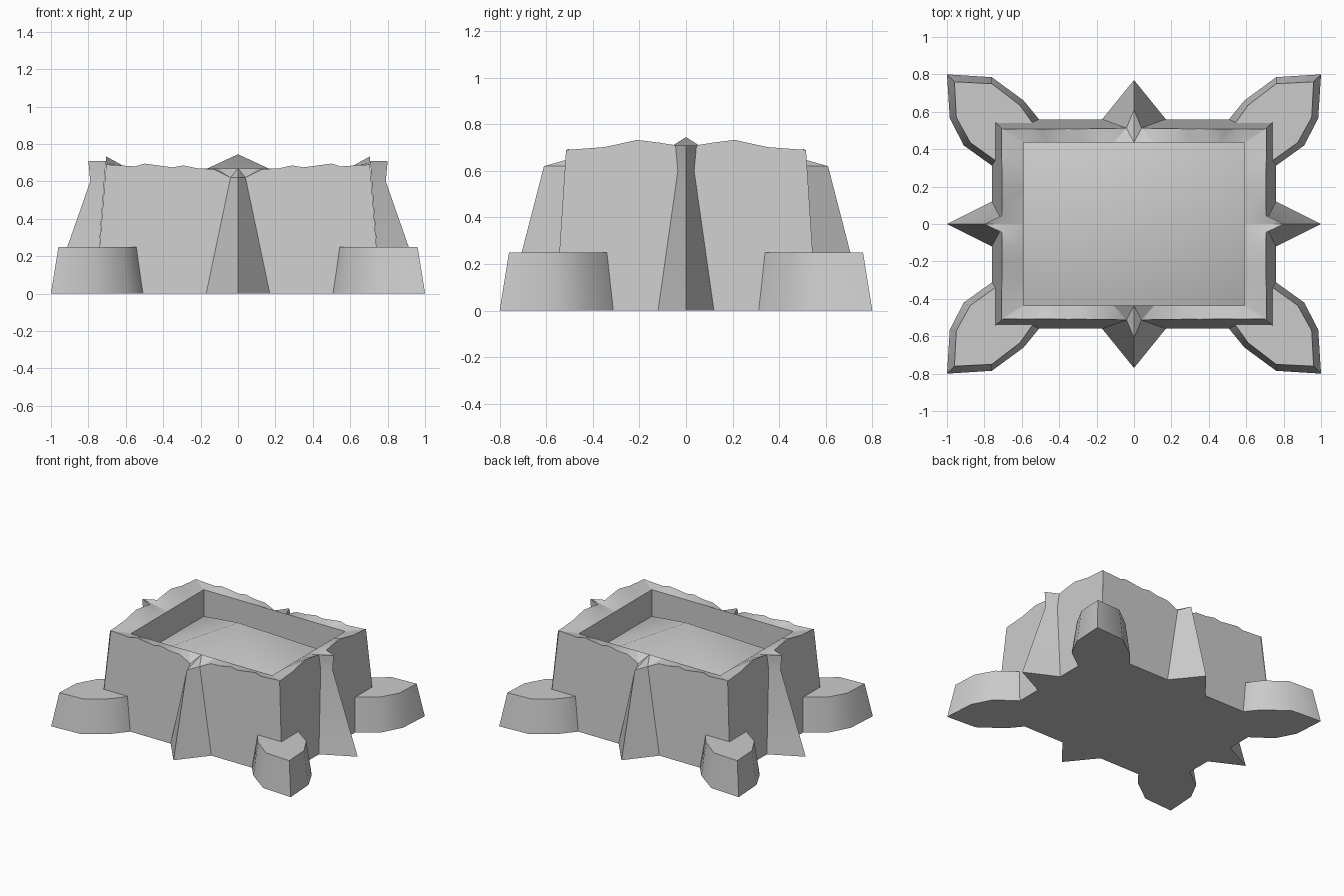
import bpy, bmesh, math

if "Cube" in bpy.data.objects:
    bpy.data.objects.remove(bpy.data.objects["Cube"])

stone = bpy.data.materials.new("grey_stone")
stone.use_nodes = True
GREY = (0.6, 0.6, 0.6, 1)
stone.diffuse_color = GREY
stone.node_tree.nodes["Principled BSDF"].inputs["Base Color"].default_value = GREY

RIM_Z, FLOOR_Z, APEX_Z = 0.67, 0.47, 0.745
INNER_X, INNER_Y = 0.59, 0.435


def finish(name, bm, angle):
    bmesh.ops.remove_doubles(bm, verts=bm.verts, dist=0.0005)
    bmesh.ops.recalc_face_normals(bm, faces=bm.faces)
    mesh = bpy.data.meshes.new(name)
    bm.to_mesh(mesh)
    bm.free()
    mesh.materials.append(stone)
    ob = bpy.data.objects.new(name, mesh)
    bpy.context.collection.objects.link(ob)
    bpy.ops.object.select_all(action="DESELECT")
    ob.select_set(True)
    bpy.context.view_layer.objects.active = ob
    bpy.ops.object.shade_smooth_by_angle(angle=math.radians(angle))
    return ob


def add_side(bm, place, base_u, base_d, inner_u, inner_d, rim, butt_u, ridge):
    """One wall with its jagged rim and pointed central buttress.
    rim: (u, z) from corner to buttress; ridge: (half width, reach, z) going up."""
    def depth(z):
        return base_d - 0.075 * z

    for s in (1, -1):
        def face(pts):
            bm.faces.new([bm.verts.new(place(s * u, d, z)) for u, d, z in pts])

        top = [(u, depth(z), z) for u, z in rim]
        neck = [(w, depth(z), z) for w, _, z in ridge]
        face([(butt_u, base_d, 0), (base_u, base_d, 0)] + top + neck[:0:-1])
        # buttress flanks
        foot = [(butt_u, base_d, 0)] + neck[1:]
        tips = [(0, d, z) for _, d, z in ridge]
        for i in range(len(ridge) - 1):
            face([foot[i], tips[i], tips[i + 1], foot[i + 1]])
        # sloping rim
        outer = top + [neck[-1]]
        inside = [(u * inner_u / rim[0][0], inner_d, RIM_Z) for u, _ in rim]
        inside.append((0, inner_d, RIM_Z))
        for i in range(len(outer) - 1):
            face([outer[i], outer[i + 1], inside[i]])
            face([outer[i + 1], inside[i + 1], inside[i]])
        face([neck[-1], tips[-1], inside[-1]])
        # basin wall
        face([(inner_u, inner_d, FLOOR_Z), (0, inner_d, FLOOR_Z)] + inside[::-1])
        # underside
        face([(0, 0, 0), (base_u, base_d, 0), (butt_u, base_d, 0), tips[0]])


# Body
bm = bmesh.new()
long_rim = [(0.705, 0.69), (0.55, 0.68), (0.5, 0.695), (0.35, 0.675),
            (0.29, 0.685), (0.22, 0.67), (0.13, 0.665)]
short_rim = [(0.515, 0.69), (0.35, 0.702), (0.21, 0.733), (0.12, 0.722)]
long_ridge = [(0.17, 0.77, 0), (0.04, 0.61, 0.62)]
short_ridge = [(0.12, 1.0, 0), (0.035, 0.79, 0.6), (0.045, 0.8, 0.71)]
for s in (1, -1):
    add_side(bm, lambda u, d, z: (s * u, -s * d, z), 0.76, 0.56,
             INNER_X, INNER_Y, long_rim, 0.17, long_ridge)
    add_side(bm, lambda u, d, z: (s * d, s * u, z), 0.56, 0.76,
             INNER_Y, INNER_X, short_rim, 0.12, short_ridge)
finish("body", bm, 30)

# Raised basin floor
bm = bmesh.new()
corners = [bm.verts.new((sx * INNER_X, sy * INNER_Y, FLOOR_Z))
           for sx, sy in ((-1, -1), (1, -1), (1, 1), (-1, 1))]
apex = bm.verts.new((0, 0, APEX_Z))
for i in range(4):
    bm.faces.new((corners[i], corners[(i + 1) % 4], apex))
finish("basin_floor", bm, 60)

# Corner feet
low = [(1.0, 0.8), (0.76, 0.785), (0.59, 0.66), (0.5, 0.55), (0.5, 0.4),
       (0.6, 0.305), (0.75, 0.305), (0.91, 0.42), (0.985, 0.565)]
high = [(0.96, 0.76), (0.76, 0.75), (0.61, 0.635), (0.535, 0.53), (0.52, 0.4),
        (0.6, 0.335), (0.735, 0.335), (0.875, 0.435), (0.95, 0.57)]
for sx, side in ((1, "left"), (-1, "right")):
    for sy, end in ((-1, "front"), (1, "back")):
        bm = bmesh.new()
        a = [bm.verts.new((sx * x, sy * y, 0)) for x, y in low]
        b = [bm.verts.new((sx * x, sy * y, 0.25)) for x, y in high]
        bm.faces.new(a)
        bm.faces.new(b)
        for i in range(len(a)):
            j = (i + 1) % len(a)
            bm.faces.new((a[i], a[j], b[j], b[i]))
        finish(f"{end}_{side}_foot", bm, 35)
